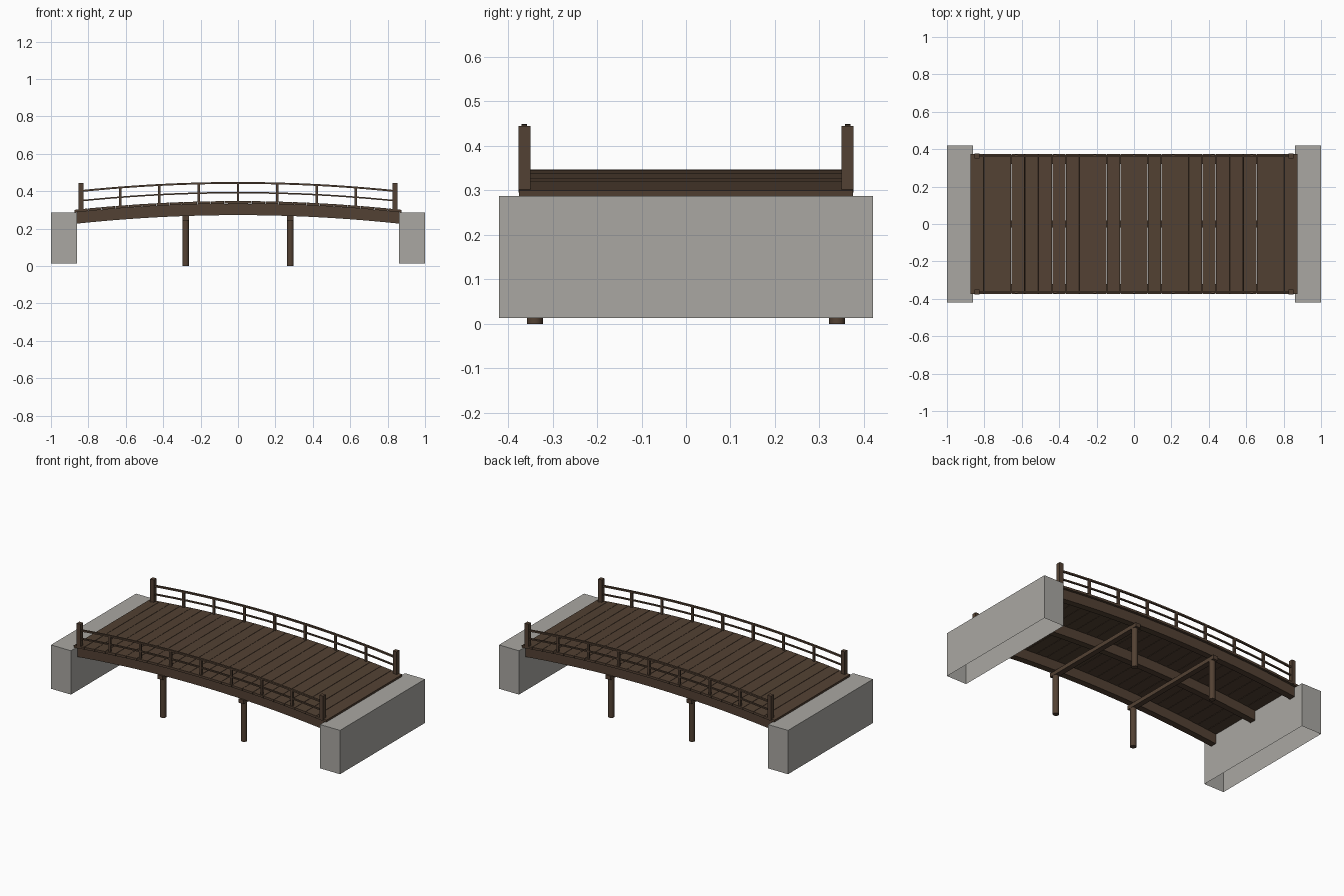
import bpy, bmesh, math
from mathutils import Matrix, Vector

cube = bpy.data.objects.get("Cube")
if cube:
    bpy.data.objects.remove(cube, do_unlink=True)


def material(name, rgb):
    m = bpy.data.materials.new(name)
    m.use_nodes = True
    m.diffuse_color = (*rgb, 1)
    m.node_tree.nodes["Principled BSDF"].inputs["Base Color"].default_value = (*rgb, 1)
    return m


WOOD = material("brown wood", (0.086, 0.053, 0.033))
STONE = material("grey concrete", (0.40, 0.39, 0.365))

HALF, RISE, END_Z = 0.875, 0.047, 0.30   # deck arch
PLANK_T = 0.014


def deck_z(x):
    return END_Z + RISE * (1 - (x / HALF) ** 2)


def slope(x):
    return -2 * RISE * x / HALF ** 2


def finish(bm, name, mat):
    bmesh.ops.recalc_face_normals(bm, faces=bm.faces)
    me = bpy.data.meshes.new(name)
    bm.to_mesh(me)
    bm.free()
    me.materials.append(mat)
    ob = bpy.data.objects.new(name, me)
    bpy.context.collection.objects.link(ob)
    return ob


def add_box(bm, center, size, tilt=0.0):
    m = (Matrix.Translation(center) @ Matrix.Rotation(tilt, 4, 'Y')
         @ Matrix.Diagonal((*size, 1)))
    return bmesh.ops.create_cube(bm, size=1, matrix=m)["verts"]


def arched_bar(name, half_len, y, width, bottom, top, steps=24):
    """Rectangular bar that follows the deck arch; heights are relative to the deck top."""
    bm = bmesh.new()
    rings = []
    for i in range(steps + 1):
        x = half_len * (2 * i / steps - 1)
        z = deck_z(x)
        rings.append([bm.verts.new((x, y + sy * width / 2, z + dz))
                      for sy, dz in ((-1, bottom), (1, bottom), (1, top), (-1, top))])
    for a, b in zip(rings, rings[1:]):
        for k in range(4):
            n = (k + 1) % 4
            bm.faces.new((a[k], a[n], b[n], b[k]))
    bm.faces.new(rings[0])
    bm.faces.new(rings[-1])
    return finish(bm, name, WOOD)


# Deck planks, each tilted along the arch
bm = bmesh.new()
COUNT = 24
pitch = 2 * HALF / COUNT
for i in range(COUNT):
    x = -HALF + pitch * (i + 0.5)
    add_box(bm, (x, 0, deck_z(x) - PLANK_T / 2),
            (pitch - 0.002, 0.75, PLANK_T), -math.atan(slope(x)))
finish(bm, "deck_planks", WOOD)

# Arched girders under the deck
for name, y in (("front_girder", -0.34), ("middle_girder", 0), ("back_girder", 0.34)):
    arched_bar(name, 0.86, y, 0.04, -0.075, -PLANK_T)

# Railings on both sides
for side, s in (("front", -1), ("back", 1)):
    y = s * 0.364
    arched_bar(side + "_top_rail", 0.84, y, 0.012, 0.092, 0.102)
    arched_bar(side + "_lower_rail", 0.84, y, 0.010, 0.041, 0.049)
    bm = bmesh.new()
    for k in range(-3, 4):
        x = 0.84 * k / 4
        add_box(bm, (x, y, deck_z(x) + 0.045), (0.013, 0.013, 0.10))
    finish(bm, side + "_balusters", WOOD)
    bm = bmesh.new()
    for x in (-0.84, 0.84):
        add_box(bm, (x, y - s * 0.001, 0.37), (0.026, 0.027, 0.15))
    finish(bm, side + "_end_posts", WOOD)

# Piers: cross beam on two round piles
for side, x in (("right", -0.28), ("left", 0.28)):
    under = deck_z(x) - 0.073
    bm = bmesh.new()
    add_box(bm, (x, 0, under - 0.0125), (0.034, 0.74, 0.025))
    finish(bm, side + "_cross_beam", WOOD)
    bm = bmesh.new()
    height = under - 0.01
    for y in (-0.34, 0.34):
        bmesh.ops.create_cone(bm, cap_ends=True, segments=12, radius1=0.018, radius2=0.018,
                              depth=height, matrix=Matrix.Translation((x, y, height / 2)))
    piles = finish(bm, side + "_piles", WOOD)
    bpy.ops.object.select_all(action='DESELECT')
    piles.select_set(True)
    bpy.context.view_layer.objects.active = piles
    bpy.ops.object.shade_smooth_by_angle(angle=math.radians(40))

# Abutment blocks, open underneath
for side, x in (("right", -0.931), ("left", 0.931)):
    bm = bmesh.new()
    add_box(bm, (x, 0, 0.15), (0.138, 0.84, 0.274))
    bm.normal_update()
    bottom = [f for f in bm.faces if f.normal.dot(Vector((0, 0, -1))) > 0.9]
    bmesh.ops.delete(bm, geom=bottom, context='FACES')
    finish(bm, side + "_abutment", STONE)
